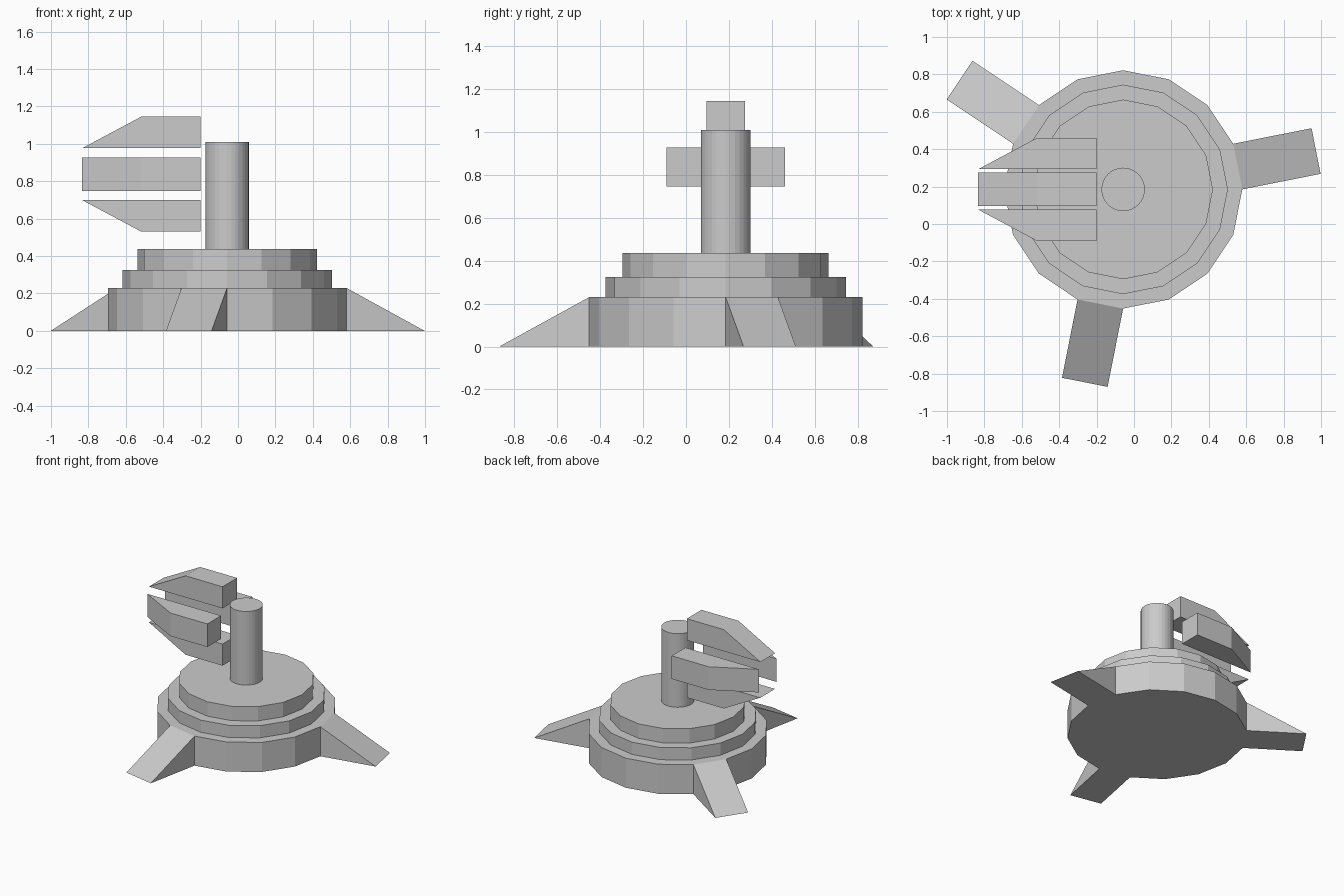
import bpy, bmesh
from math import sin, cos, pi
from mathutils import Vector

if "Cube" in bpy.data.objects:
    bpy.data.objects.remove(bpy.data.objects["Cube"])

CX, CY = -0.058, 0.185      # axis of the turret
SIDES = 16
R = 0.637


def finish(name, bm):
    bmesh.ops.recalc_face_normals(bm, faces=bm.faces[:])
    mesh = bpy.data.meshes.new(name)
    bm.to_mesh(mesh)
    bm.free()
    obj = bpy.data.objects.new(name, mesh)
    bpy.context.collection.objects.link(obj)
    return obj


# Stepped base: (radius, height) profile, with three sloping feet grown from its sides
profile = [(R, 0), (R, 0.23), (0.56, 0.23), (0.56, 0.325), (0.48, 0.325), (0.48, 0.437)]
foot_sides = {0, 6, 11}
foot_length = 0.427
bm = bmesh.new()
rings = [[bm.verts.new((CX + r * cos(2 * pi * i / SIDES), CY + r * sin(2 * pi * i / SIDES), z))
          for i in range(SIDES)] for r, z in profile]
bm.faces.new(rings[0])
bm.faces.new(rings[-1])
for k, (low, high) in enumerate(zip(rings, rings[1:])):
    for i in range(SIDES):
        j = (i + 1) % SIDES
        if k == 0 and i in foot_sides:
            a = 2 * pi * (i + 0.5) / SIDES
            out = Vector((cos(a), sin(a), 0)) * foot_length
            p, q = (bm.verts.new(v.co + out) for v in (low[i], low[j]))
            bm.faces.new((p, q, high[j], high[i]))     # slope
            bm.faces.new((low[i], p, high[i]))         # cheeks
            bm.faces.new((q, low[j], high[j]))
            bm.faces.new((low[i], low[j], q, p))       # sole
        else:
            bm.faces.new((low[i], low[j], high[j], high[i]))
finish("stepped_base", bm)

# Central post
bpy.ops.mesh.primitive_cylinder_add(vertices=32, radius=0.116, depth=0.573,
                                    location=(CX, CY, 0.437 + 0.573 / 2))
bpy.context.object.name = "post"
bpy.ops.object.shade_smooth_by_angle(angle=0.15)


# Four claw prongs around a horizontal axis; each is a tapered profile extruded sideways
def prong(name, outward, gap):
    outward = Vector(outward)
    side = outward.cross(Vector((1, 0, 0))) * 0.09
    centre = Vector((0, CY, 0.837))
    bm = bmesh.new()
    outline = [(-0.2, gap), (-0.2, gap + 0.168), (-0.518, gap + 0.168), (-0.833, gap)]
    verts = [bm.verts.new(centre + Vector((x, 0, 0)) + outward * d - side) for x, d in outline]
    face = bm.faces.new(verts)
    ext = bmesh.ops.extrude_face_region(bm, geom=[face], use_keep_orig=True)
    new = [g for g in ext["geom"] if isinstance(g, bmesh.types.BMVert)]
    bmesh.ops.translate(bm, verts=new, vec=side * 2)
    finish(name, bm)


prong("top_prong", (0, 0, 1), 0.14)
prong("bottom_prong", (0, 0, -1), 0.138)
prong("front_prong", (0, -1, 0), 0.108)
prong("back_prong", (0, 1, 0), 0.108)
